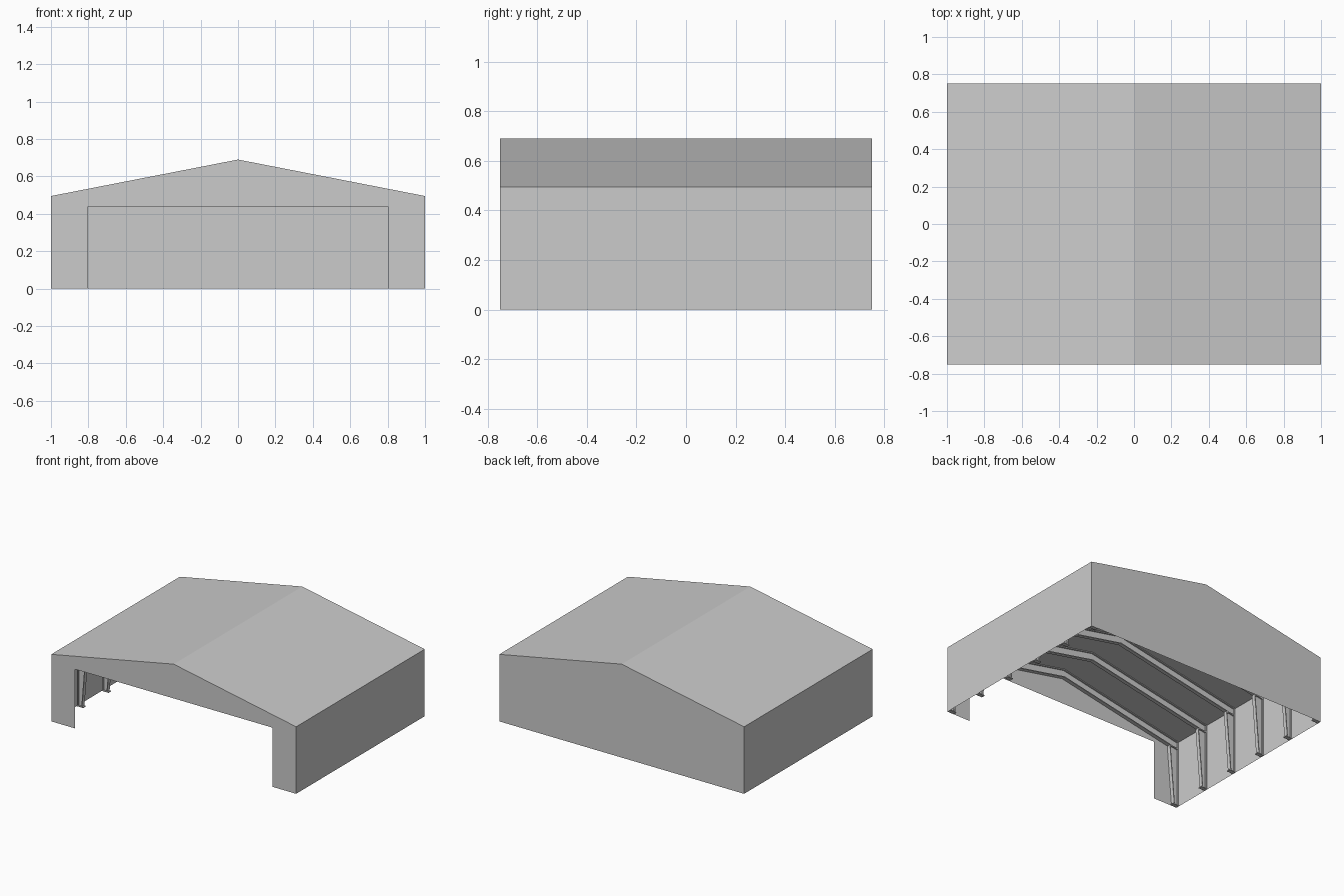
import bpy, bmesh

if "Cube" in bpy.data.objects:
    bpy.data.objects.remove(bpy.data.objects["Cube"])

W, D, EAVE, RIDGE = 1.0, 0.75, 0.495, 0.69
OPEN_X, OPEN_Z = 0.805, 0.437
SLOPE = (RIDGE - EAVE) / W

mat = bpy.data.materials.new("light grey steel")
mat.diffuse_color = (0.6, 0.6, 0.6, 1)
mat.use_nodes = True
mat.node_tree.nodes["Principled BSDF"].inputs["Base Color"].default_value = mat.diffuse_color


def make(name, faces):
    """Object from a list of polygons (each a list of points)."""
    bm = bmesh.new()
    for f in faces:
        bm.faces.new([bm.verts.new(p) for p in f])
    bmesh.ops.remove_doubles(bm, verts=bm.verts, dist=1e-5)
    me = bpy.data.meshes.new(name)
    bm.to_mesh(me)
    bm.free()
    me.materials.append(mat)
    ob = bpy.data.objects.new(name, me)
    bpy.context.collection.objects.link(ob)
    return ob


def prism(profile, y, w):
    """Faces of an xz profile extruded w wide about y."""
    a = [(x, y - w / 2, z) for x, z in profile]
    b = [(x, y + w / 2, z) for x, z in profile]
    n = len(a)
    return [a, b[::-1]] + [[a[i], b[i], b[(i + 1) % n], a[(i + 1) % n]][::-1]
                           for i in range(n)]


# thin cladding sheets
make("back_wall", [[(W, D, 0), (-W, D, 0), (-W, D, EAVE), (0, D, RIDGE), (W, D, EAVE)]])
make("front_wall", [[(-W, -D, 0), (-OPEN_X, -D, 0), (-OPEN_X, -D, OPEN_Z),
                     (OPEN_X, -D, OPEN_Z), (OPEN_X, -D, 0), (W, -D, 0),
                     (W, -D, EAVE), (0, -D, RIDGE), (-W, -D, EAVE)]])
make("right_wall", [[(W, -D, 0), (W, D, 0), (W, D, EAVE), (W, -D, EAVE)]])
make("left_wall", [[(-W, D, 0), (-W, -D, 0), (-W, -D, EAVE), (-W, D, EAVE)]])
make("roof", [[(0, -D, RIDGE), (W, -D, EAVE), (W, D, EAVE), (0, D, RIDGE)],
              [(-W, -D, EAVE), (0, -D, RIDGE), (0, D, RIDGE), (-W, D, EAVE)]])


def roof_z(x, drop):
    return RIDGE - abs(x) * SLOPE - drop


# portal frames: tapered columns and I-section rafters, mirrored per side
FLANGE, WEB, T, DEPTH = 0.028, 0.006, 0.006, 0.065
XO, FOOT, KNEE = 0.994, 0.962, 0.925
for i in range(6):
    y = -0.735 + 0.294 * i
    for s, side in ((-1, "left"), (1, "right")):
        top = roof_z(KNEE, DEPTH)

        def part(pts, w):
            pts = [(s * x, z) for x, z in pts]
            return prism(pts if s > 0 else pts[::-1], y, w)

        column = (part([(FOOT, 0), (XO, 0), (XO, roof_z(XO, .01)), (KNEE, top)], WEB)
                  + part([(FOOT - T, 0), (FOOT, 0), (KNEE, top), (KNEE - T, top)], FLANGE)
                  + part([(XO - T, 0), (XO, 0), (XO, roof_z(XO, .01)),
                          (XO - T, roof_z(XO - T, .01))], FLANGE)
                  + part([(KNEE - T, top - T), (XO, top - T), (XO, top), (KNEE - T, top)], FLANGE))
        make(f"{side}_column_{i + 1}", column)

        def strip(d0, d1, w):
            return part([(0, roof_z(0, d1)), (XO, roof_z(XO, d1)),
                         (XO, roof_z(XO, d0)), (0, roof_z(0, d0))], w)

        make(f"{side}_rafter_{i + 1}",
             strip(.004, .004 + T, FLANGE) + strip(.004 + T, DEPTH - T, WEB)
             + strip(DEPTH - T, DEPTH, FLANGE))
        make(f"{side}_base_plate_{i + 1}",
             part([(.945, 0), (.998, 0), (.998, .006), (.945, .006)], FLANGE))
